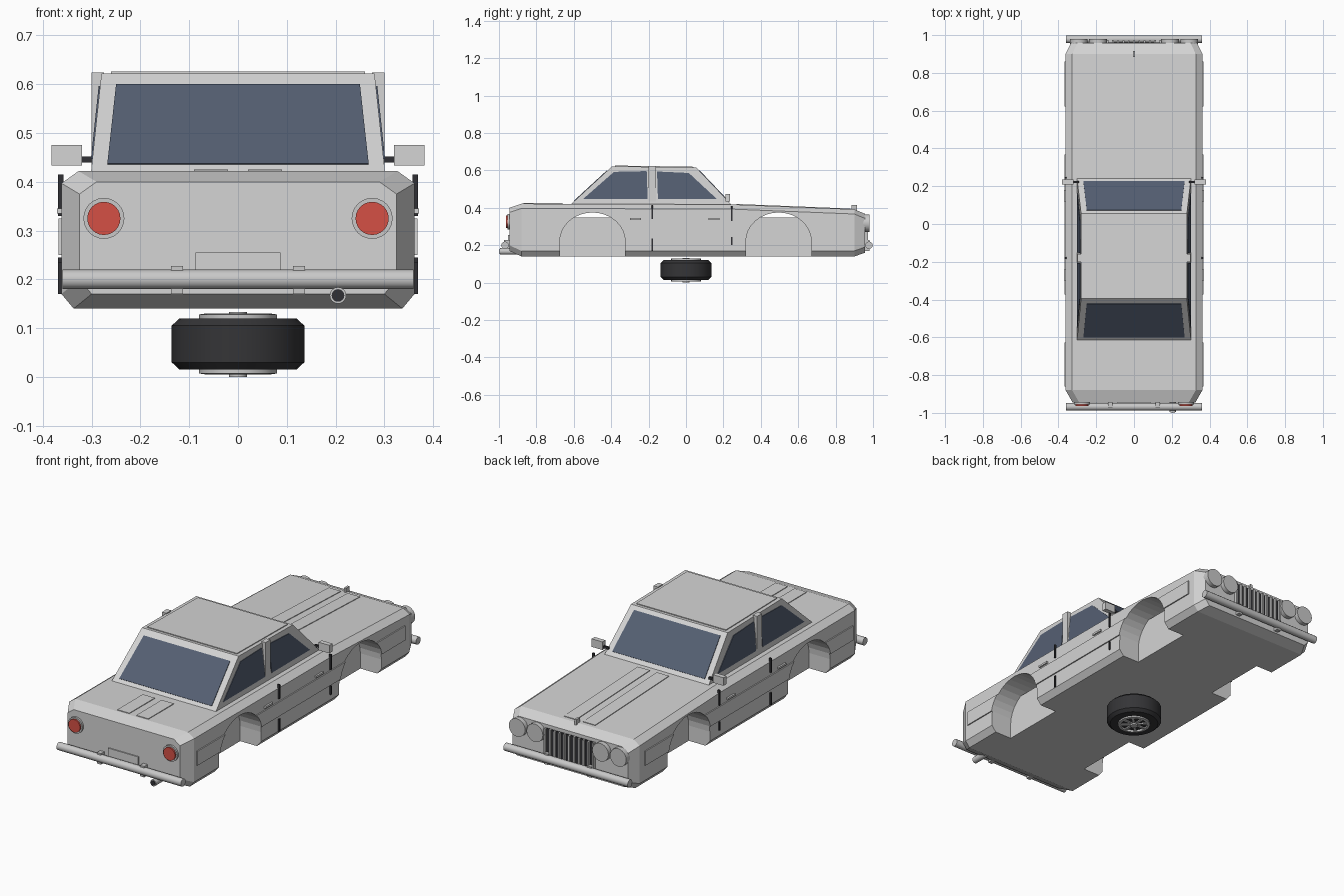
import bpy, bmesh
from math import sin, cos, pi
from mathutils import Vector, Matrix

if "Cube" in bpy.data.objects:
    bpy.data.objects.remove(bpy.data.objects["Cube"], do_unlink=True)


def material(name, r, g, b):
    m = bpy.data.materials.new(name)
    m.use_nodes = True
    m.diffuse_color = (r, g, b, 1)
    m.node_tree.nodes["Principled BSDF"].inputs["Base Color"].default_value = (r, g, b, 1)
    return m


PAINT = material("light grey paint", .66, .66, .66)
GLASS = material("blue grey glass", .09, .115, .17)
RED = material("red lamp", .66, .08, .06)
RUBBER = material("black rubber", .035, .035, .038)
DARK = material("dark trim", .03, .03, .035)
METAL = material("grey metal", .58, .58, .58)


def finish(name, bm, mat, smooth=False):
    bmesh.ops.remove_doubles(bm, verts=bm.verts, dist=1e-5)
    bmesh.ops.recalc_face_normals(bm, faces=bm.faces)
    mesh = bpy.data.meshes.new(name)
    bm.to_mesh(mesh)
    bm.free()
    mesh.materials.append(mat)
    ob = bpy.data.objects.new(name, mesh)
    bpy.context.collection.objects.link(ob)
    if smooth:
        bpy.ops.object.select_all(action="DESELECT")
        ob.select_set(True)
        bpy.context.view_layer.objects.active = ob
        bpy.ops.object.shade_smooth_by_angle(angle=.6)
    return ob


def loft(name, rings, mat):
    """Closed solid through rings with equal point counts."""
    bm = bmesh.new()
    rows = [[bm.verts.new(p) for p in ring] for ring in rings]
    n = len(rows[0])
    for a, b in zip(rows, rows[1:]):
        for i in range(n):
            j = (i + 1) % n
            bm.faces.new((a[i], a[j], b[j], b[i]))
    bm.faces.new(rows[0])
    bm.faces.new(rows[-1])
    return finish(name, bm, mat)


def box(name, x0, x1, y0, y1, z0, z1, mat):
    return loft(name, [[(x0, y0, z), (x1, y0, z), (x1, y1, z), (x0, y1, z)] for z in (z0, z1)], mat)


def side_prism(name, outline, x0, x1, mat):
    return loft(name, [[(x, y, z) for y, z in outline] for x in (x0, x1)], mat)


def plate(name, points, normal, mat, thick=.004):
    off = Vector(normal).normalized() * thick
    return loft(name, [[Vector(p) - off for p in points], [Vector(p) + off for p in points]], mat)


def rod(name, centre, radius, length, axis, mat, sides=24):
    bm = bmesh.new()
    turn = {"x": Matrix.Rotation(pi / 2, 4, "Y"), "y": Matrix.Rotation(pi / 2, 4, "X"),
            "z": Matrix()}[axis]
    bmesh.ops.create_cone(bm, cap_ends=True, segments=sides, radius1=radius, radius2=radius,
                          depth=length, matrix=Matrix.Translation(centre) @ turn)
    return finish(name, bm, mat, True)


def lathe(name, profile, mat, sides=24):
    bm = bmesh.new()
    verts = [bm.verts.new((r, 0, z)) for r, z in profile]
    edges = [bm.edges.new(e) for e in zip(verts, verts[1:])]
    bmesh.ops.spin(bm, geom=verts + edges, cent=(0, 0, 0), axis=(0, 0, 1),
                   angle=2 * pi, steps=sides)
    return finish(name, bm, mat, True)


def cut(target, cutters):
    bpy.context.view_layer.objects.active = target
    for c in cutters:
        mod = target.modifiers.new("cut", "BOOLEAN")
        mod.operation, mod.solver, mod.object = "DIFFERENCE", "EXACT", c
        bpy.ops.object.modifier_apply(modifier=mod.name)


# Main body: chamfered section swept along the car
def section(y, w, zb, zt):
    half = [(w - .025, zb), (w, zb + .03), (w, zt - .025), (w - .035, zt)]
    return [(x, y, z) for x, z in half] + [(-x, y, z) for x, z in reversed(half)]


body = loft("body", [section(-.945, .325, .17, .40), section(-.88, .362, .14, .422),
                     section(.245, .362, .14, .418), section(.9, .362, .14, .392),
                     section(.957, .335, .16, .368)], PAINT)
belts = [box("side_belt", min(s * .355, s * .368), max(s * .355, s * .368), -.86, .86, .25, .325, PAINT)
         for s in (-1, 1)]

# Wheel arches: deep pockets, joined across the car near the top
cutters = []
for yc in (-.5, .495):
    arc = [(yc + .175 * cos(pi * i / 16), .22 + .155 * sin(pi * i / 16)) for i in range(17)]
    pocket = arc + [(yc - .175, .1), (yc + .175, .1)]
    for s in (-1, 1):
        cutters.append(side_prism("arch_cutter", pocket, s * .24, s * .5, PAINT))
    high = [p for p in arc if p[1] > .33]
    cutters.append(side_prism("tunnel_cutter", high, -.3, .3, PAINT))
for part in [body] + belts:
    cut(part, cutters)
for c in cutters:
    bpy.data.objects.remove(c, do_unlink=True)

# Cabin
ZB, ZT = .415, .622


def cabin_x(z):
    return .302 - .022 * (z - ZB) / (ZT - ZB)


loft("cabin", [[(-.302, -.62, ZB), (.302, -.62, ZB), (.302, .245, ZB), (-.302, .245, ZB)],
               [(-.28, -.395, ZT), (.28, -.395, ZT), (.28, .055, .615), (-.28, .055, .615)]], PAINT)
plate("roof_panel", [(-.26, -.38, .622), (.26, -.38, .622), (.26, .04, .6155), (-.26, .04, .6155)],
      (0, 0, 1), PAINT)


# Front and rear glass lie on the sloping cabin ends
def end_glass(name, y0, y1, zt):
    def at(z):
        return y0 + (y1 - y0) * (z - ZB) / (zt - ZB)
    lo, hi = .435, .598
    plate(name, [(-.268, at(lo), lo), (.268, at(lo), lo), (.25, at(hi), hi), (-.25, at(hi), hi)],
          (0, (zt - ZB) * (1 if y0 > 0 else -1), abs(y1 - y0)), GLASS, .003)


end_glass("rear_window", -.62, -.395, ZT)
end_glass("windscreen", .245, .055, .615)

# Parts repeated on both sides
for s, side in ((1, "left"), (-1, "right")):
    def sbox(name, a, b, *rest):
        return box(side + name, min(s * a, s * b), max(s * a, s * b), *rest)

    rear = [(-.55, .447), (-.385, .592), (-.21, .596), (-.205, .447)]
    front = [(-.15, .447), (-.155, .594), (.015, .586), (.165, .447)]
    for name, shape in (("_rear_side_window", rear), ("_front_side_window", front)):
        plate(side + name, [(s * cabin_x(z), y, z) for y, z in shape], (s, 0, .1), GLASS, .003)
    sbox("_door_pillar", .275, .3, -.2, -.16, .42, .624, PAINT)
    sbox("_mirror", .32, .382, .21, .235, .433, .475, PAINT)
    sbox("_mirror_stem", .29, .322, .218, .228, .44, .452, DARK)
    for y, z0, z1 in ((-.18, .17, .235), (-.18, .34, .415), (.245, .2, .245), (.245, .33, .41)):
        sbox("_door_gap", .358, .369, y - .004, y + .004, z0, z1, DARK)
    for y in (-.27, .15):
        sbox("_door_handle", .36, .371, y - .03, y + .03, .335, .345, PAINT)

    # Lamps
    rod(side + "_tail_lamp_ring", (s * .275, -.948, .325), .042, .014, "y", METAL)
    rod(side + "_tail_lamp", (s * .275, -.953, .325), .034, .02, "y", RED)
    for x in (.19, .293):
        rod(side + "_headlamp", (s * x, .963, .318), .047, .035, "y", METAL)

    # Raised strips on the bonnet and boot
    xs = (s * .02, s * .09)
    plate(side + "_bonnet_strip", [(xs[0], .27, .4175), (xs[1], .27, .4175),
                                   (xs[1], .88, .393), (xs[0], .88, .393)], (0, 0, 1), PAINT, .003)
    sbox("_boot_strip", .02, .09, -.87, -.66, .418, .425, PAINT)
    for y in (-.955, .962):
        sbox("_bumper_bracket", .113, .137, y - .018, y + .018, .17, .227, METAL)

# Bumpers, plate and exhaust
for name, y in (("rear_bumper", -.968), ("front_bumper", .978)):
    rod(name, (0, y, .2), .02, .72, "x", METAL, 12)
box("number_plate", -.087, .087, -.951, -.943, .195, .255, PAINT)
rod("exhaust_pipe", (.205, -.93, .167), .017, .13, "y", METAL, 16)
rod("exhaust_opening", (.205, -.994, .167), .013, .006, "y", DARK, 16)

# Grille and bonnet ornament
box("grille", -.14, .14, .95, .961, .2, .35, DARK)
for i in range(11):
    x = -.14 + i * .028
    box("grille_bar", x - .005, x + .005, .955, .972, .2, .35, METAL)
box("bonnet_ornament", -.006, .006, .885, .915, .385, .415, METAL)

# Loose wheel lying flat under the floor
lathe("tyre", [(0, .02), (.08, .015), (.12, .015), (.136, .03), (.136, .105), (.12, .12),
               (.08, .12), (0, .115)], RUBBER)
for z, name in ((.011, "lower"), (.124, "upper")):
    lathe(name + "_rim", [(.066, z - .006), (.08, z - .004), (.08, z + .004),
                          (.066, z + .006), (.066, z - .006)], METAL)
    for i in range(8):
        spoke = box(name + "_spoke", .01, .07, -.007, .007, z - .003, z + .003, METAL)
        spoke.rotation_euler.z = i * pi / 4
    rod(name + "_hub", (0, 0, z + (.002 if z > .1 else -.004)), .018, .014, "z", METAL)
